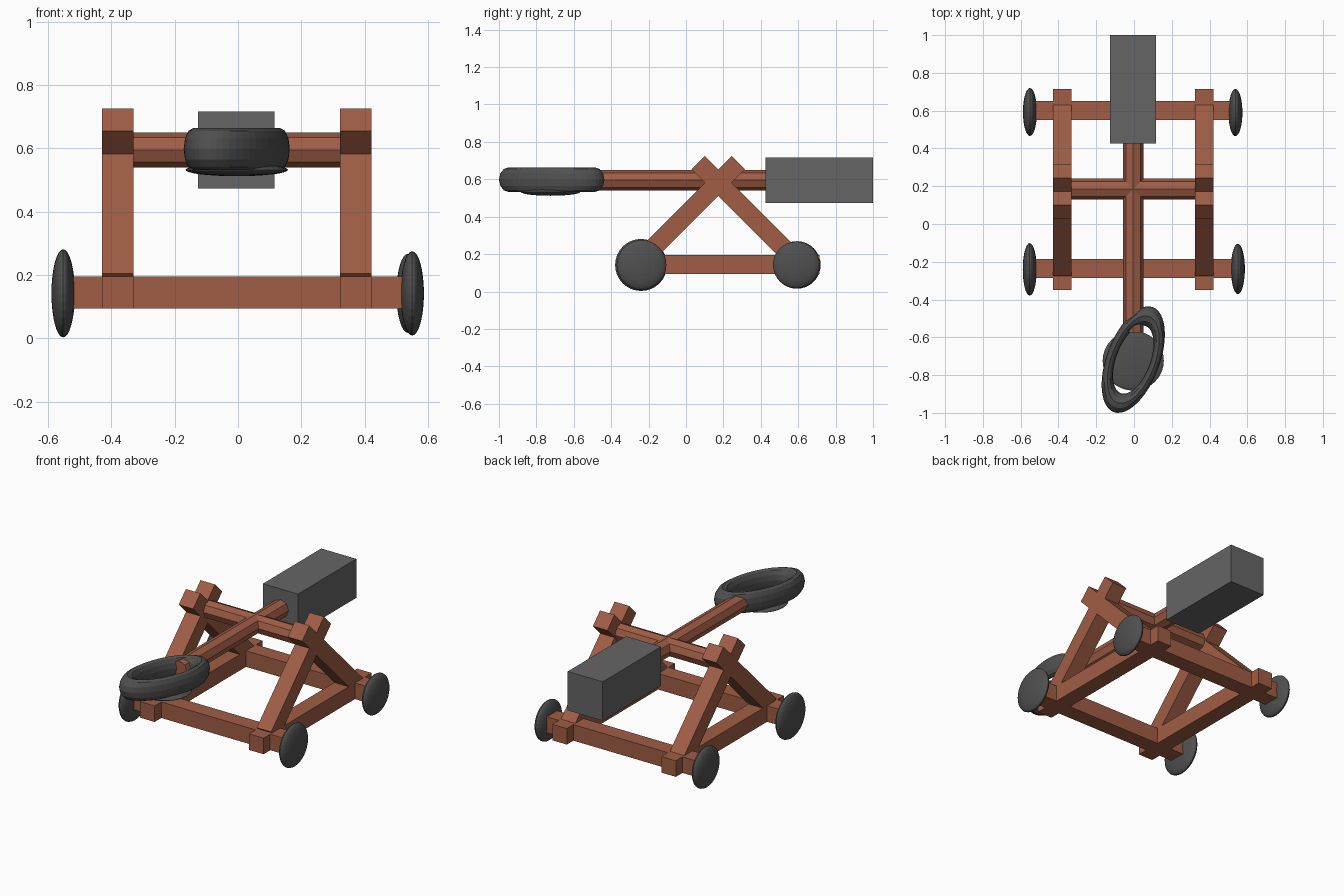
import bpy
from math import radians, pi, sqrt

if "Cube" in bpy.data.objects:
    bpy.data.objects.remove(bpy.data.objects["Cube"])

CX = -0.004  # centre line of the frame


def material(name, rgb):
    m = bpy.data.materials.new(name)
    m.diffuse_color = (*rgb, 1)
    m.use_nodes = True
    m.node_tree.nodes["Principled BSDF"].inputs["Base Color"].default_value = m.diffuse_color
    return m


wood = material("wood", (0.35, 0.11, 0.06))
iron = material("iron", (0.13, 0.13, 0.13))
dark_iron = material("dark_iron", (0.08, 0.08, 0.08))


def finish(name, mat, scale=(1, 1, 1)):
    ob = bpy.context.object
    ob.name = name
    ob.scale = scale
    ob.data.materials.append(mat)
    return ob


def box(name, loc, size, mat=wood, rot=(0, 0, 0)):
    bpy.ops.mesh.primitive_cube_add(size=1, location=loc, rotation=rot)
    return finish(name, mat, size)


def pole(name, loc, length, rot):
    bpy.ops.mesh.primitive_cylinder_add(vertices=8, radius=0.055, depth=length,
                                        location=loc, rotation=rot)
    return finish(name, wood)


def ellipsoid(name, loc, radii, mat, rot=(0, 0, 0)):
    bpy.ops.mesh.primitive_uv_sphere_add(segments=32, ring_count=16, radius=1,
                                         location=loc, rotation=rot)
    return finish(name, mat, radii)


# base cross beams carrying the wheels
for name, y in (("front_cross_beam", -0.235), ("back_cross_beam", 0.6)):
    box(name, (CX, y, 0.145), (1.08, 0.1, 0.1))

# side rails and crossed uprights
for side, s in (("left", -1), ("right", 1)):
    x = CX + s * 0.376
    box(side + "_rail", (x, 0.182, 0.145), (0.1, 1.065, 0.1))
    for end, y0, y1 in (("front", -0.24, 0.28), ("back", 0.595, 0.065)):
        length = abs(y1 - y0) * sqrt(2)
        tilt = radians(-45 if y1 > y0 else 45)
        z = 0.69 - abs(y1 - y0) / 2
        box(f"{side}_{end}_upright", (x, (y0 + y1) / 2, z),
            (0.1, 0.1, length), rot=(tilt, 0, 0))

# pivot bar and throwing arm
pole("pivot_bar", (CX, 0.185, 0.595), 0.70, (0, pi / 2, 0))
pole("throwing_arm", (CX, -0.06, 0.595), 1.03, (pi / 2, 0, 0))

# counterweight
box("counterweight", (-0.005, 0.713, 0.594), (0.242, 0.575, 0.243), iron)

# wheels are flattened balls of slightly different size
for name, x, y, r in (("front_left_wheel", -0.552, -0.24, 0.139),
                      ("front_right_wheel", 0.55, -0.238, 0.133),
                      ("back_left_wheel", -0.551, 0.593, 0.127),
                      ("back_right_wheel", 0.537, 0.59, 0.125)):
    ellipsoid(name, (x, y, 0.142), (r, r, 0.037), dark_iron, (0, pi / 2, 0))

# sling cup: stretched, turned ring over a shallow dish
bpy.ops.mesh.primitive_torus_add(major_segments=48, minor_segments=12,
                                 major_radius=1, minor_radius=0.22,
                                 location=(CX, -0.718, 0.598),
                                 rotation=(0, 0, radians(-20.5)))
finish("cup_ring", dark_iron, (0.115, 0.243, 0.3))
ellipsoid("cup_dish", (CX, -0.724, 0.532), (0.162, 0.158, 0.02), dark_iron)
